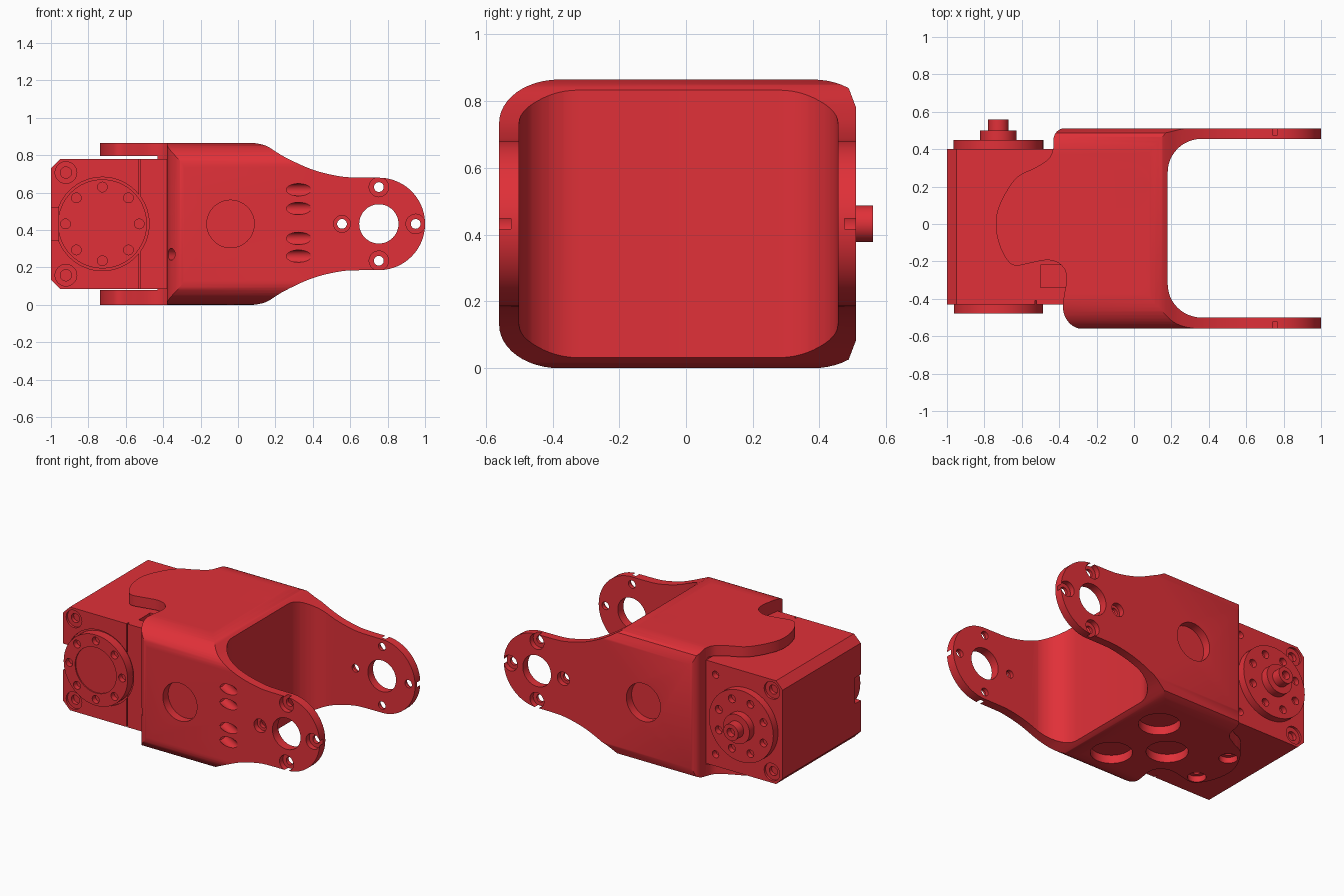
import bpy, bmesh, math
from mathutils import Vector

if "Cube" in bpy.data.objects:
    bpy.data.objects.remove(bpy.data.objects["Cube"])

red = bpy.data.materials.new("red_paint")
red.diffuse_color = (0.75, 0.03, 0.04, 1)
red.use_nodes = True
red.node_tree.nodes["Principled BSDF"].inputs["Base Color"].default_value = red.diffuse_color
ZC = 0.4325          # mid height, the bracket is mirrored about it


def finish(bm, name):
    bmesh.ops.recalc_face_normals(bm, faces=bm.faces)
    me = bpy.data.meshes.new(name)
    bm.to_mesh(me)
    bm.free()
    ob = bpy.data.objects.new(name, me)
    bpy.context.collection.objects.link(ob)
    me.materials.append(red)
    return ob


def prism(name, pts, axis, lo, hi):
    """Extrude a 2D outline along the given axis (0 x, 1 y, 2 z)."""
    def put(p, t):
        c = list(p)
        c.insert(axis, t)
        return c
    bm = bmesh.new()
    f = bm.faces.new([bm.verts.new(put(p, lo)) for p in pts])
    r = bmesh.ops.extrude_face_region(bm, geom=[f])
    move = Vector(put((0, 0), hi - lo))
    bmesh.ops.translate(bm, vec=move, verts=[v for v in r["geom"] if isinstance(v, bmesh.types.BMVert)])
    return finish(bm, name)


def box(name, x0, x1, y0, y1, z0, z1):
    return prism(name, [(x0, y0), (x1, y0), (x1, y1), (x0, y1)], 2, z0, z1)


def rod(name, a, b, r, seg=48):
    a, b = Vector(a), Vector(b)
    bm = bmesh.new()
    bmesh.ops.create_cone(bm, cap_ends=True, segments=seg, radius1=r, radius2=r, depth=(b - a).length)
    rot = Vector((0, 0, 1)).rotation_difference((b - a).normalized()).to_matrix()
    for v in bm.verts:
        v.co = rot @ v.co + (a + b) / 2
    return finish(bm, name)


def boolean(ob, tool, op="DIFFERENCE"):
    m = ob.modifiers.new("cut", "BOOLEAN")
    m.operation, m.object, m.solver = op, tool, "EXACT"
    bpy.context.view_layer.objects.active = ob
    bpy.ops.object.modifier_apply(modifier=m.name)
    bpy.data.objects.remove(tool)


def drill(ob, p, d, r, depth, out=0.03, seg=32):
    p, d = Vector(p), Vector(d).normalized()
    boolean(ob, rod("drill", p - d * out, p + d * depth, r, seg))


def arc(cx, cy, rx, ry, a0, a1, n=12):
    return [(cx + rx * math.cos(math.radians(a0 + (a1 - a0) * i / n)),
             cy + ry * math.sin(math.radians(a0 + (a1 - a0) * i / n))) for i in range(n + 1)]


def spline(pts, n=5):
    p = [Vector(q) for q in [pts[0]] + pts + [pts[-1]]]
    out = []
    for a, b, c, d in zip(p, p[1:], p[2:], p[3:]):
        for i in range(n):
            t = i / n
            out.append(tuple(0.5 * (2 * b + (c - a) * t + (2 * a - 5 * b + 4 * c - d) * t * t
                                    + (3 * b - a - 3 * c + d) * t ** 3)))
    return out + [tuple(pts[-1])]


def ring(cx, cz, r, n, start=0):
    return [(cx + r * math.cos(start + math.tau * i / n), cz + r * math.sin(start + math.tau * i / n))
            for i in range(n)]


# bracket: plan outline with fork and tongue
plan = [(1.05, -.562), (1.05, -.5)] + arc(.36, -.32, .18, .18, 270, 180) + arc(.36, .275, .18, .18, 180, 90)
plan += [(1.05, .455), (1.05, .512)] + arc(-.37, .452, .06, .06, 90, 180, 8)
plan += spline([(-.43, .41), (-.455, .35), (-.53, .3), (-.62, .255), (-.685, .17), (-.73, .07), (-.738, -.02),
                (-.72, -.11), (-.68, -.19), (-.635, -.222), (-.56, -.21), (-.47, -.193), (-.41, -.205),
                (-.37, -.245), (-.36, -.3), (-.37, -.36), (-.38, -.42)])
plan += arc(-.27, -.442, .11, .12, 180, 270)
bracket = prism("fork_bracket", plan, 2, -.1, 1)

# bracket: side outline and end outline
top = [(-1.1, .867)] + spline([(.07, .867), (.15, .85), (.25, .79), (.4, .722), (.55, .686), (.66, .68)])
top += arc(.753, ZC, .247, .247, 90, 0, 20)
side = top + [(x, 2 * ZC - z) for x, z in reversed(top[:-1])]
boolean(bracket, prism("side", side, 1, -.8, .8), "INTERSECT")
up = arc(-.38, .735, .18, .13, 180, 90) + arc(.38, .735, .18, .13, 90, 46, 6)
up[-1] = (.51, .78)
end = up + [(y, 2 * ZC - z) for y, z in reversed(up)]
boolean(bracket, prism("end", end, 0, -1.2, 1.2), "INTERSECT")
boolean(bracket, box("cavity", -1.2, -.43, -.8, .8, .08, .795))

# bracket: lightening pockets and tongue screw holes, top and bottom
for z, d in ((.865, -1), (0, 1)):
    for x, y in ((-.04, .19), (-.29, -.035), (-.04, -.26)):
        drill(bracket, (x, y, z), (0, 0, d), .127, .056, seg=48)
    for y in (.14, -.155):
        drill(bracket, (-.623, y, z), (0, 0, d), .057, .04)
        drill(bracket, (-.623, y, z), (0, 0, d), .03, .1)

# bracket: side pockets and fork pivot holes, front and back
for y, d in ((-.56, 1), (.51, -1)):
    drill(bracket, (-.04, y, ZC), (0, d, 0), .127, .056, seg=48)
    drill(bracket, (.753, y, ZC), (0, d, 0), .105, .1, seg=48)
    for x, z in ring(.753, ZC, .197, 4):
        drill(bracket, (x, y, z), (0, d, 0), .052 if x > .6 else .045, .035)
        drill(bracket, (x, y, z), (0, d, 0), .026, .1)

# bracket: slanted screw holes on the front
for z in (.615, .515, .355, .26):
    drill(bracket, (.325, -.56, z), (-.87, .5, 0), .033, .12, .15, 24)
    drill(bracket, (-.36, -.515, z + (-.005 if z > .4 else .01)), (.8, .6, 0), .032, .07, .1, 24)

# motor: chamfered case
case = prism("motor_case", [(-1, .135), (-.95, .085), (-.36, .085), (-.36, .78), (-.95, .78), (-1, .73)], 1, -.43, .4)
boolean(case, box("seam", -.53, -.52, -.6, -.41, 0, 1))
boolean(case, box("top_step", -.5, -.3, -.34, -.22, .74, 1))
boolean(case, box("socket", -1.1, -.96, -.6, -.37, .345, .52))
for z in (.6, .23):
    drill(case, (-1, .1, z), (1, 0, 0), .022, .04, seg=24)
for y, d in ((-.43, 1), (.4, -1)):
    for z in (.707, .158):
        drill(case, (-.92, y, z), (0, d, 0), .058, .015)
        drill(case, (-.92, y, z), (0, d, 0), .03, .04)
for z in (.7, .165):
    drill(case, (-.5, .4, z), (0, -1, 0), .024, .04, seg=24)
drill(case, (-.725, -.43, ZC), (0, 1, 0), .25, .012, seg=64)

# motor: front output disc with raised centre line and screw holes
disc = rod("front_disc", (-.725, -.478, ZC), (-.725, -.41, ZC), .238, 64)
drill(disc, (-.725, -.478, ZC), (0, 1, 0), .153, .008, seg=64)
for x, z in ring(-.725, ZC, .197, 8):
    drill(disc, (x, -.478, z), (0, 1, 0), .026, .035, seg=24)

# motor: rear disc and stepped hub
rear = rod("rear_disc", (-.725, .38, ZC), (-.725, .45, ZC), .24, 64)
for x, z in ring(-.725, ZC, .18, 8, math.pi / 8):
    drill(rear, (x, .45, z), (0, -1, 0), .026, .035, seg=24)
collar = rod("rear_collar", (-.725, .44, ZC), (-.725, .5, ZC), .098)
hub = rod("rear_hub", (-.725, .49, ZC), (-.725, .56, ZC), .055)
drill(hub, (-.725, .56, ZC), (0, -1, 0), .028, .04)

# smooth curved faces, keep edges crisp
bpy.ops.object.select_all(action="DESELECT")
for ob in (bracket, case, disc, rear, collar, hub):
    ob.select_set(True)
bpy.context.view_layer.objects.active = bracket
bpy.ops.object.shade_smooth_by_angle(angle=math.radians(30))
